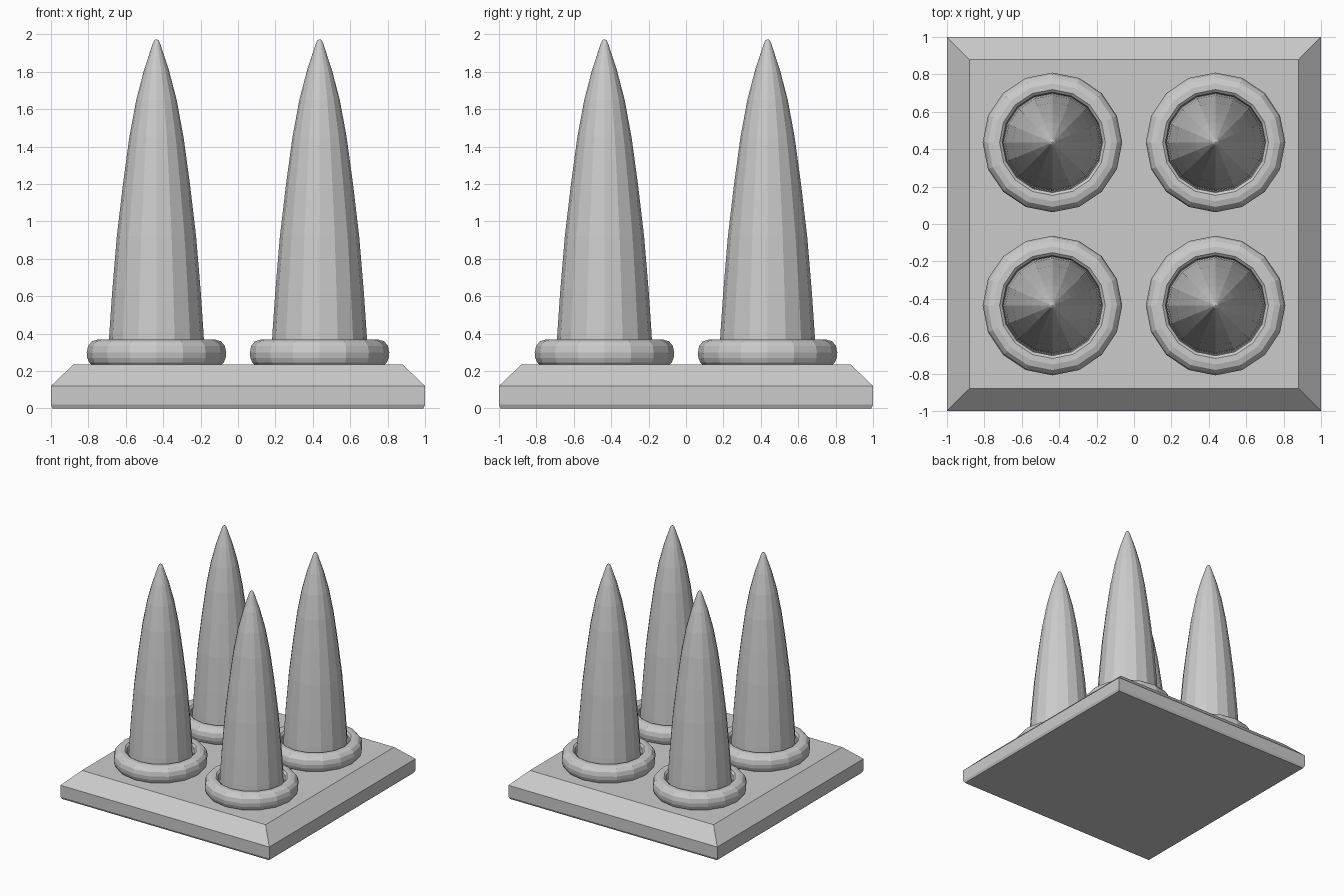
import bpy, bmesh
from math import cos, sin, pi, tau

if "Cube" in bpy.data.objects:
    bpy.data.objects.remove(bpy.data.objects["Cube"])

def lathe(name, profile, loc, sides=16, closed=False):
    """Revolve (radius, z) points about z; a closed profile gives a ring, an open one is capped."""
    bm = bmesh.new()
    loops = [[bm.verts.new((r * cos(tau * i / sides), r * sin(tau * i / sides), z))
              for i in range(sides)] for r, z in profile]
    pairs = list(zip(loops, loops[1:]))
    if closed:
        pairs.append((loops[-1], loops[0]))
    else:
        bm.faces.new(loops[0][::-1])
        bm.faces.new(loops[-1])
    for a, b in pairs:
        for i in range(sides):
            j = (i + 1) % sides
            bm.faces.new((a[i], a[j], b[j], b[i]))
    bmesh.ops.recalc_face_normals(bm, faces=bm.faces)
    mesh = bpy.data.meshes.new(name)
    bm.to_mesh(mesh)
    bm.free()
    obj = bpy.data.objects.new(name, mesh)
    obj.location = loc
    bpy.context.collection.objects.link(obj)
    return obj

# square base plate with sloped upper edge
base = lathe("base_plate", [(h * 2 ** 0.5, z) for h, z in
             ((0.99, 0), (1.0, 0.02), (1.0, 0.12), (0.88, 0.235))], (0, 0, 0), sides=4)
base.rotation_euler.z = pi / 4

# tapering spike profile and rounded collar section
spike = [(0.26, 0.23), (0.252, 0.40), (0.237, 0.62), (0.212, 0.92), (0.179, 1.20),
         (0.145, 1.45), (0.108, 1.65), (0.066, 1.81), (0.02, 1.95), (0.012, 1.967), (0.004, 1.973)]
collar = [(0.37, 0.27), (0.373, 0.30), (0.365, 0.335), (0.345, 0.359), (0.315, 0.368),
          (0.283, 0.368), (0.268, 0.355), (0.262, 0.30), (0.262, 0.23), (0.345, 0.23), (0.36, 0.245)]

# four spikes, each with its collar
for x in (-0.436, 0.436):
    for y in (-0.436, 0.436):
        lathe("spike", spike, (x, y, 0))
        lathe("spike_collar", collar, (x, y, 0), closed=True)
